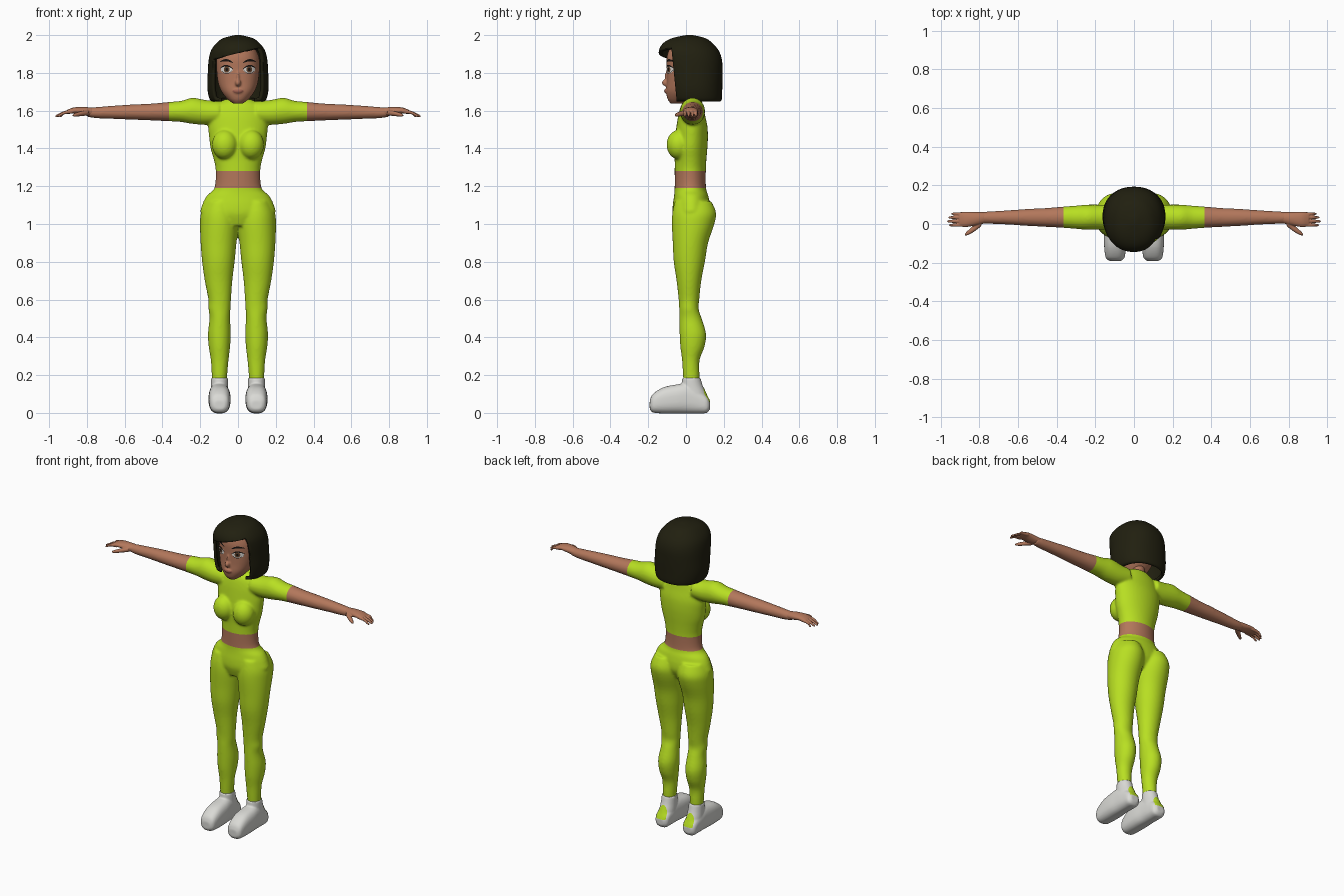
import bpy
import bmesh
import math
from mathutils import Matrix, Vector
from mathutils.bvhtree import BVHTree

if "Cube" in bpy.data.objects:
    bpy.data.objects.remove(bpy.data.objects["Cube"])


def material(name, r, g, b):
    mat = bpy.data.materials.new(name)
    mat.use_nodes = True
    mat.diffuse_color = (r, g, b, 1)
    mat.node_tree.nodes["Principled BSDF"].inputs["Base Color"].default_value = (r, g, b, 1)
    return mat


LIME = material("lime fabric", .48, .74, .016)
SKIN = material("skin", .45, .185, .105)
HAIR = material("dark hair", .015, .014, .005)
SHOE = material("shoe white", .7, .7, .67)
WHITE = material("eye white", .75, .72, .68)
IRIS = material("iris brown", .12, .055, .025)
BLACK = material("lash black", .008, .006, .005)
LIP = material("lip", .36, .125, .085)


def smooth_rings(rings, steps=4):
    """Catmull-Rom interpolation between measured sections."""
    out = []
    for i in range(len(rings) - 1):
        a, b, c, d = (rings[min(max(i + k, 0), len(rings) - 1)] for k in (-1, 0, 1, 2))
        for s in range(steps):
            t = s / steps
            out.append([q + t / 2 * (r - p + t * (2 * p - 5 * q + 4 * r - s4 + t * (3 * (q - r) + s4 - p)))
                        for p, q, r, s4 in zip(a, b, c, d)])
    return out + [list(rings[-1])]


def loft(bm, axis, rings, side=1, power=2, n=40):
    """Skin oval sections (position, u min, u max, v min, v max) along an axis."""
    loops = []
    for t, u0, u1, v0, v1 in smooth_rings(rings):
        loop = []
        for k in range(n):
            a = math.tau * k / n
            c, s = math.cos(a), math.sin(a)
            u = (u0 + u1) / 2 + (u1 - u0) / 2 * math.copysign(abs(c) ** (2 / power), c)
            v = (v0 + v1) / 2 + (v1 - v0) / 2 * math.copysign(abs(s) ** (2 / power), s)
            x, y, z = {"x": (t, u, v), "y": (u, t, v), "z": (u, v, t)}[axis]
            loop.append(bm.verts.new((x * side, y, z)))
        loops.append(loop)
    for p, q in zip(loops, loops[1:]):
        for k in range(n):
            bm.faces.new((p[k], p[(k + 1) % n], q[(k + 1) % n], q[k]))
    bm.faces.new(loops[0])
    bm.faces.new(loops[-1])


def ball(bm, centre, radii):
    matrix = Matrix.Translation(centre) @ Matrix.Diagonal((*radii, 1))
    bmesh.ops.create_uvsphere(bm, u_segments=24, v_segments=16, radius=1, matrix=matrix)


def add(name, bm, mat):
    """Turn a bmesh into a smooth shaded object with sharp hard edges."""
    for f in bm.faces:
        f.smooth = True
    for e in bm.edges:
        e.smooth = len(e.link_faces) != 2 or e.calc_face_angle(0) < math.radians(50)
    mesh = bpy.data.meshes.new(name)
    bm.to_mesh(mesh)
    mesh.materials.append(mat)
    obj = bpy.data.objects.new(name, mesh)
    bpy.context.collection.objects.link(obj)
    return obj


def blend(bm, voxel, rounds):
    """Fuse overlapping volumes into one soft surface."""
    bmesh.ops.recalc_face_normals(bm, faces=bm.faces)
    obj = add("blend", bm, SKIN)
    remesh = obj.modifiers.new("fuse", "REMESH")
    remesh.mode, remesh.voxel_size = "VOXEL", voxel
    soft = obj.modifiers.new("soften", "SMOOTH")
    soft.factor, soft.iterations = .5, rounds
    out = bmesh.new()
    graph = bpy.context.evaluated_depsgraph_get()
    mesh = bpy.data.meshes.new_from_object(obj.evaluated_get(graph))
    out.from_mesh(mesh)
    bpy.data.objects.remove(obj)
    bpy.data.meshes.remove(mesh)
    return out


def clip(bm, name, mat, *planes):
    """Keep the part of the body behind every (point, normal) plane."""
    part = bm.copy()
    for co, no in planes:
        bmesh.ops.bisect_plane(part, geom=part.verts[:] + part.edges[:] + part.faces[:],
                               plane_co=co, plane_no=no, clear_outer=True)
    add(name, part, mat)


def patch(name, tree, mat, x, z, w, t, arc=0, tilt=0, below=1, facing=-1, lift=.002):
    """Thin painted shape laid on a surface: an oval bent by arc and tilt."""
    bm, cols, rows = bmesh.new(), 16, 6
    grid = []
    for i in range(cols + 1):
        s = -math.cos(math.pi * i / cols)
        half = t * math.sqrt(max(0, 1 - s * s))
        line = []
        for j in range(rows + 1):
            v = j / rows * (1 + below) - below
            pz = z + arc * (1 - s * s) + tilt * s + half * v
            hit = tree.ray_cast(Vector((x + w * s, facing, pz)), Vector((0, -facing, 0)))[0]
            line.append(bm.verts.new(hit + Vector((0, facing * lift, 0))))
        grid.append(line)
    for p, q in zip(grid, grid[1:]):
        for j in range(rows):
            bm.faces.new((p[j], q[j], q[j + 1], p[j + 1]))
    bmesh.ops.remove_doubles(bm, verts=bm.verts, dist=.00005)
    bmesh.ops.recalc_face_normals(bm, faces=bm.faces)
    if bm.faces and sum(f.normal.y for f in bm.faces) * facing < 0:
        bmesh.ops.reverse_faces(bm, faces=bm.faces)
    add(name, bm, mat)


# Body: torso, bust, legs and arms fused, then cut at the hems
body = bmesh.new()
torso = [(.99, .1, -.05, .09), (1.05, .193, -.07, .125), (1.1, .19, -.07, .128), (1.15, .165, -.063, .118),
         (1.19, .125, -.06, .106), (1.28, .118, -.06, .105), (1.34, .128, -.06, .108), (1.4, .145, -.063, .113),
         (1.46, .153, -.058, .116), (1.52, .158, -.05, .113), (1.58, .15, -.04, .1), (1.63, .12, -.025, .09),
         (1.66, .07, .0, .08)]
loft(body, "z", [(z, -w, w, y0, y1) for z, w, y0, y1 in torso])
leg = [(.12, .063, .135, -.01, .07), (.2, .057, .139, -.016, .071), (.28, .05, .144, -.021, .072),
       (.35, .042, .155, -.03, .098), (.42, .038, .159, -.034, .106), (.5, .042, .151, -.036, .083),
       (.55, .04, .156, -.036, .067), (.6, .037, .157, -.039, .07), (.7, .03, .176, -.05, .081),
       (.8, .018, .19, -.065, .1), (.9, .008, .198, -.07, .117), (1, -.004, .201, -.075, .15),
       (1.06, 0, .196, -.072, .159), (1.12, .02, .17, -.06, .135)]
arm = [(.1, -.03, .1, 1.53, 1.65), (.17, -.03, .1, 1.525, 1.656), (.24, -.03, .1, 1.53, 1.668),
       (.3, -.025, .095, 1.54, 1.652), (.365, -.02, .09, 1.544, 1.646), (.45, -.015, .083, 1.548, 1.638),
       (.55, -.01, .078, 1.552, 1.633), (.65, -.003, .071, 1.556, 1.627), (.75, .001, .065, 1.56, 1.619),
       (.8, .004, .06, 1.568, 1.615)]
for side in (1, -1):
    loft(body, "z", leg, side)
    loft(body, "x", arm, side)
    ball(body, (side * .07, -.038, 1.42), (.068, .065, .078))
body = blend(body, .007, 8)
hem, waist, cuff = (0, 0, 1.28), (0, 0, 1.19), .365
UP, DOWN = (0, 0, 1), (0, 0, -1)
clip(body, "trousers", LIME, (waist, UP))
clip(body, "bare_waist", SKIN, (waist, DOWN), (hem, UP))
clip(body, "short_top", LIME, (hem, DOWN), ((cuff, 0, 0), (1, 0, 0)), ((-cuff, 0, 0), (-1, 0, 0)))

for side, label in ((1, "left"), (-1, "right")):
    clip(body, label + "_arm", SKIN, ((side * cuff, 0, 0), (-side, 0, 0)))

    # Hand: palm, four drooping fingers and a thumb
    hand = bmesh.new()
    loft(hand, "x", [(.77, .004, .061, 1.57, 1.616), (.82, -.008, .062, 1.575, 1.62),
                     (.87, -.016, .063, 1.584, 1.617), (.905, -.012, .06, 1.582, 1.604)], side, n=24)
    for y, tip in ((.053, .945), (.034, .96), (.014, .967), (-.006, .957)):
        loft(hand, "x", [(.87, y - .009, y + .009, 1.586, 1.608), (.92, y - .008, y + .008, 1.58, 1.598),
                         (tip - .01, y - .007, y + .007, 1.566, 1.581),
                         (tip, y - .003, y + .003, 1.566, 1.574)], side, n=12)
    loft(hand, "x", [(.79, -.012, .025, 1.575, 1.605), (.83, -.042, -.008, 1.571, 1.597),
                     (.86, -.058, -.034, 1.568, 1.588), (.875, -.06, -.05, 1.57, 1.58)], side, n=16)
    add(label + "_hand", blend(hand, .0035, 3), SKIN)

    # Shoe: rounded foot and ankle collar, with a heel patch
    shoe = bmesh.new()
    loft(shoe, "y", [(-.192, .07, .125, .02, .065), (-.175, .05, .146, .002, .1), (-.12, .041, .154, -.003, .135),
                     (-.05, .04, .156, -.003, .15), (.01, .046, .152, -.003, .155), (.07, .05, .148, -.003, .12),
                     (.11, .055, .143, .0, .09), (.127, .075, .125, .02, .06)], side, 2.6)
    loft(shoe, "z", [(.03, .052, .146, -.02, .125), (.09, .05, .146, -.025, .112),
                     (.14, .052, .144, -.024, .09), (.185, .053, .143, -.02, .077)], side)
    shoe = blend(shoe, .005, 5)
    add(label + "_shoe", shoe, SHOE)
    patch(label + "_heel_patch", BVHTree.FromBMesh(shoe), LIME, side * .098, .058, .034, .08, below=0, facing=1)

# Neck and head with nose and lips
neck = bmesh.new()
loft(neck, "z", [(1.6, -.06, .06, -.015, .085), (1.66, -.047, .047, -.02, .075), (1.75, -.045, .045, -.02, .075)])
bmesh.ops.recalc_face_normals(neck, faces=neck.faces)
add("neck", neck, SKIN)
head = bmesh.new()
skull = [(1.637, .025, -.08, -.01), (1.66, .055, -.097, .04), (1.7, .087, -.105, .08), (1.75, .106, -.102, .11),
         (1.82, .114, -.102, .13), (1.88, .112, -.102, .14), (1.93, .09, -.085, .12), (1.96, .05, -.04, .08)]
loft(head, "z", [(z, -w, w, y0, y1) for z, w, y0, y1 in skull], power=2.3)
ball(head, (0, -.103, 1.748), (.016, .025, .02))
ball(head, (0, -.096, 1.775), (.009, .017, .04))
ball(head, (0, -.1, 1.704), (.028, .015, .014))
head = blend(head, .005, 4)
add("head", head, SKIN)
face = BVHTree.FromBMesh(head)

# Painted face
patch("mouth", face, LIP, 0, 1.704, .03, .01, arc=-.002)
for side, label in ((1, "left"), (-1, "right")):
    x = side * .06
    patch(label + "_eye_white", face, WHITE, x, 1.817, .031, .02)
    patch(label + "_iris", face, IRIS, x, 1.818, .015, .017, lift=.003)
    patch(label + "_pupil", face, BLACK, x, 1.818, .007, .008, lift=.004)
    patch(label + "_upper_lash", face, BLACK, x, 1.82, .036, .004, arc=.018, tilt=side * .003, lift=.004)
    patch(label + "_lower_lash", face, BLACK, x, 1.815, .03, .0015, arc=-.018, lift=.004)
    patch(label + "_eyebrow", face, BLACK, x, 1.856, .034, .006, arc=.011, tilt=side * .003, lift=.003)

# Bobbed hair: a dome opened around the face below a slanted fringe
hair = bmesh.new()
dome = [(1.648, .13, -.07, .178), (1.66, .15, -.1, .19), (1.72, .162, -.112, .192), (1.8, .16, -.125, .193),
        (1.87, .155, -.14, .19), (1.92, .142, -.143, .172), (1.96, .112, -.118, .137),
        (1.985, .075, -.07, .1), (2, .015, .0, .035)]
loft(hair, "z", [(z, -w, w, y0, y1) for z, w, y0, y1 in dome], power=2.2, n=64)
bmesh.ops.recalc_face_normals(hair, faces=hair.faces)
front = (Vector((0, -.062, 1.78)), Vector((0, -1, -.1)))
fringe = (Vector((0, 0, 1.905)), Vector((.26, 0, -1)))
for co, no in (front, fringe):
    bmesh.ops.bisect_plane(hair, geom=hair.verts[:] + hair.edges[:] + hair.faces[:], plane_co=co, plane_no=no)
opening = [f for f in hair.faces if f.calc_center_median().z < 1.6485
           or all((f.calc_center_median() - co).dot(no) > 0 for co, no in (front, fringe))]
bmesh.ops.delete(hair, geom=opening, context="FACES")
shell = add("bobbed_hair", hair, HAIR).modifiers.new("thickness", "SOLIDIFY")
shell.thickness, shell.offset = .018, -1
